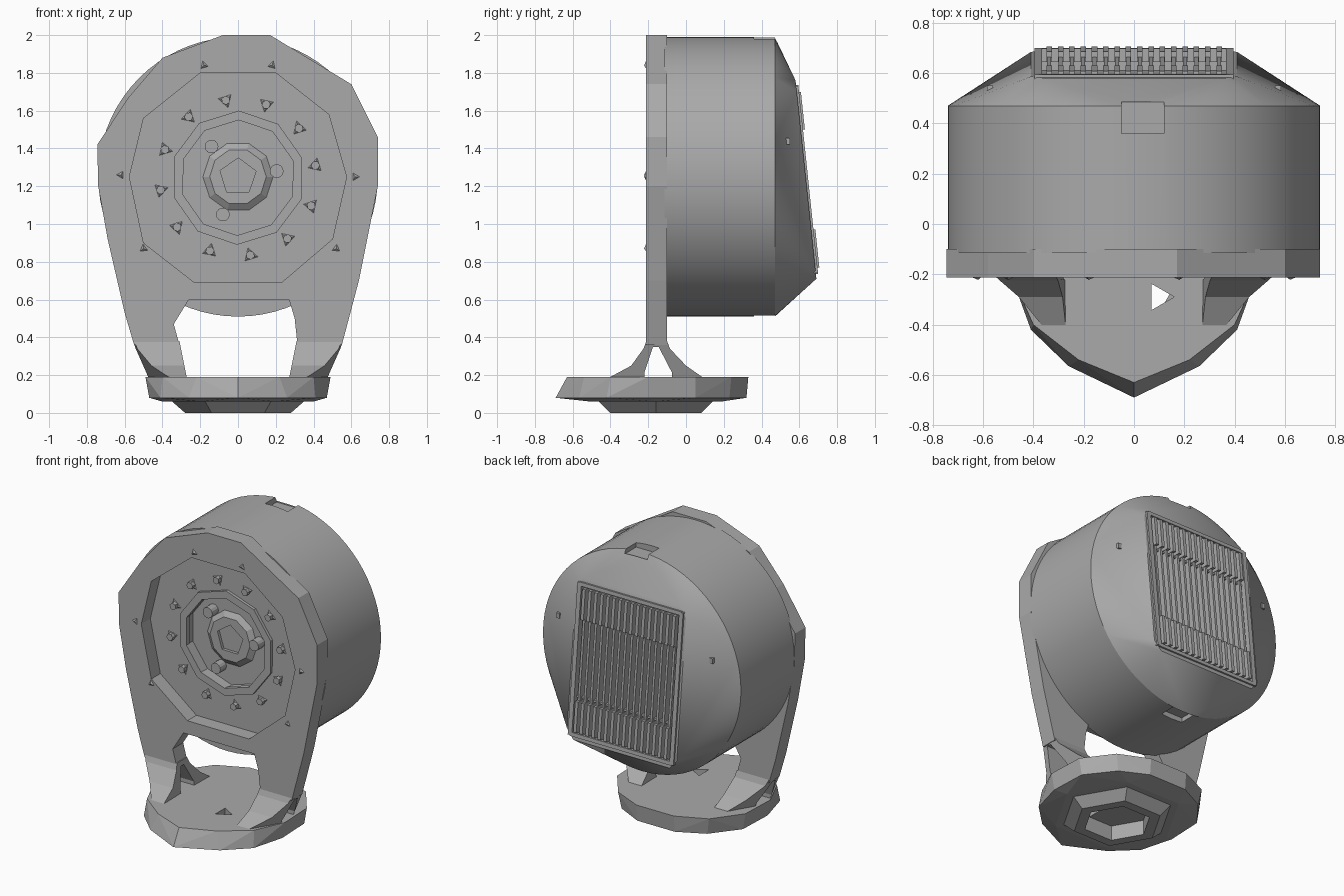
import bpy, bmesh, math
from mathutils import Matrix, Vector

cube = bpy.data.objects.get("Cube")
if cube:
    bpy.data.objects.remove(cube)

grey = bpy.data.materials.new("plain_grey")
grey.use_nodes = True
grey.diffuse_color = (0.4, 0.4, 0.4, 1)
grey.node_tree.nodes["Principled BSDF"].inputs["Base Color"].default_value = (0.4, 0.4, 0.4, 1)


def finish(name, bm):
    bmesh.ops.recalc_face_normals(bm, faces=bm.faces)
    mesh = bpy.data.meshes.new(name)
    bm.to_mesh(mesh)
    bm.free()
    mesh.materials.append(grey)
    ob = bpy.data.objects.new(name, mesh)
    bpy.context.collection.objects.link(ob)
    return ob


def add_hull(bm, points):
    part = bmesh.new()
    for p in points:
        part.verts.new(p)
    res = bmesh.ops.convex_hull(part, input=part.verts)
    loose = [v for v in part.verts if not v.link_faces]
    bmesh.ops.delete(part, geom=loose, context="VERTS")
    bmesh.ops.dissolve_limit(part, angle_limit=0.01, verts=part.verts, edges=part.edges)
    tmp = bpy.data.meshes.new("tmp")
    part.to_mesh(tmp)
    part.free()
    bm.from_mesh(tmp)
    bpy.data.meshes.remove(tmp)


def hull(name, points):
    bm = bmesh.new()
    add_hull(bm, points)
    return finish(name, bm)


def prism(name, outline, place, a, b):
    """Extrude a 2D outline between a and b; place(u, v, t) gives the 3D point."""
    bm = bmesh.new()
    ends = [[bm.verts.new(place(u, v, t)) for u, v in outline] for t in (a, b)]
    for ring in ends:
        bm.faces.new(ring)
    n = len(outline)
    for i in range(n):
        j = (i + 1) % n
        bm.faces.new((ends[0][i], ends[0][j], ends[1][j], ends[1][i]))
    return finish(name, bm)


def ngon(n, r, cx=0, cy=0, turn=0.0):
    return [(cx + r * math.cos(turn + math.tau * i / n),
             cy + r * math.sin(turn + math.tau * i / n)) for i in range(n)]


def upright(u, v, t):
    return (u, t, v)


def flat(u, v, t):
    return (u, v, t)


def box(x, y, z):
    return [(i, j, k) for i in x for j in y for k in z]


def cut(ob, *cutters):
    bpy.context.view_layer.objects.active = ob
    for c in cutters:
        m = ob.modifiers.new("cut", "BOOLEAN")
        m.operation, m.object, m.solver = "DIFFERENCE", c, "EXACT"
        bpy.ops.object.modifier_apply(modifier=m.name)
        bpy.data.objects.remove(c)


def smooth(ob):
    bpy.ops.object.select_all(action="DESELECT")
    ob.select_set(True)
    bpy.context.view_layer.objects.active = ob
    bpy.ops.object.shade_smooth_by_angle(angle=math.radians(25))


MID, R = 1.25, 0.74


# Point on the tilted rear face, raised by d
def rear(x, z, d=0):
    return (x, 0.58 + (1.76 - z) * 0.105 + d, z)


def rear_slab(x, z, d):
    return [rear(i, k, j) for i in x for j in d for k in z]


# Drum body with a round recess in front and a latch slot above and below
drum = prism("drum_body", ngon(72, R, 0, MID), upright, -0.115, 0.47)
cut(drum,
    prism("cutter", ngon(10, 0.31, 0, 1.245, 0.3), upright, -0.2, -0.06),
    hull("cutter", box((-0.05, 0.12), (0.36, 0.48), (1.95, 2.1))),
    hull("cutter", box((-0.08, 0.08), (0.36, 0.48), (0.4, 0.545))))
smooth(drum)

# Rear cap: round rim blending to a tilted rectangle, hollowed for the grille
corners = [rear(sx * x, z) for sx in (-1, 1)
           for x, z in ((0.41, 1.7), (0.36, 1.76), (0.41, 0.77), (0.36, 0.71))]
cap = hull("rear_cap", [(x, 0.47, z) for x, z in ngon(72, R, 0, MID)] + corners)
cut(cap, hull("cutter", rear_slab((-0.365, 0.365), (0.76, 1.71), (-0.05, 0.1))),
    hull("cutter", box((-0.05, 0.12), (0.4, 0.485), (1.95, 2.1))))
smooth(cap)

# Grille frame, fins with taller ends, and cross bars
bm = bmesh.new()
for s in (-1, 1):
    add_hull(bm, rear_slab((s * 0.365, s * 0.395), (0.74, 1.73), (-0.01, 0.012)))
for z in (0.735, 1.71):
    add_hull(bm, rear_slab((-0.38, 0.38), (z, z + 0.025), (-0.01, 0.012)))
finish("grille_frame", bm)

bm = bmesh.new()
for i in range(16):
    x = -0.345 + i * 0.045
    add_hull(bm, rear_slab((x, x + 0.016), (0.76, 1.71), (-0.05, 0.0)))
    for z in (0.77, 1.5):
        add_hull(bm, rear_slab((x - 0.003, x + 0.019), (z, z + 0.2), (-0.03, 0.022)))
for z in (0.98, 1.48):
    add_hull(bm, rear_slab((-0.365, 0.365), (z, z + 0.012), (-0.05, -0.015)))
finish("grille_fins", bm)

# Small pegs on the sloping cap
bm = bmesh.new()
for s in (-1, 1):
    for z in (1.05, 1.42):
        add_hull(bm, box((s * 0.56, s * 0.585), (0.52, 0.55), (z, z + 0.035)))
finish("cap_pegs", bm)

# Front plate: faceted ring and two legs in one outline, with an eight sided opening
outline = [(-0.55, 0.36), (-0.6, 0.53), (-0.69, 0.92), (-0.74, 1.2), (-0.745, 1.42),
           (-0.58, 1.67), (-0.4, 1.88), (-0.08, 2), (0.17, 2), (0.6, 1.74), (0.74, 1.46),
           (0.74, 1.2), (0.64, 0.7), (0.55, 0.36), (0.315, 0.36), (0.3, 0.5), (0.27, 0.6),
           (-0.26, 0.6), (-0.34, 0.47), (-0.31, 0.36)]
plate = prism("front_plate", outline, upright, -0.212, -0.1)
opening = [(-0.23, 0.69), (0.23, 0.69), (0.5, 0.92), (0.575, 1.25), (0.48, 1.58),
           (0.2, 1.8), (-0.2, 1.8), (-0.5, 1.56), (-0.575, 1.25), (-0.5, 0.9)]
cut(plate, prism("cutter", opening, upright, -0.3, 0))

# Wedge clips on the ring
bm = bmesh.new()
for x, z in ((-0.62, 1.26), (0.62, 1.25), (-0.18, 1.84), (0.18, 1.84), (-0.5, 0.87), (0.52, 0.87)):
    tri = ngon(3, 0.04, x, z, math.atan2(z - MID, x))
    add_hull(bm, [(u, -0.205, v) for u, v in tri] + [(x, -0.222, z)])
finish("ring_clips", bm)

# Stepped collar round the central recess
collar = prism("recess_collar", ngon(10, 0.355, 0, 1.245, 0.3), upright, -0.135, -0.1)
cut(collar, prism("cutter", ngon(10, 0.305, 0, 1.245, 0.3), upright, -0.3, 0))

# Ring of screws on small wedge seats
bm = bmesh.new()
for i in range(12):
    a = math.radians(9 + 30 * i)
    x, z = 0.415 * math.cos(a), 1.245 + 0.415 * math.sin(a)
    add_hull(bm, [(u, y, v) for y in (-0.145, -0.1) for u, v in ngon(6, 0.024, x, z, a)])
    seat = ngon(3, 0.055, x, z, a + 1.2)
    add_hull(bm, [(u, -0.11, v) for u, v in seat] + [(x, -0.13, z)])
finish("ring_screws", bm)

# Central hub with a five sided socket, and round knobs
hub = hull("hub", [(u, y, v) for y, r in ((-0.05, 0.2), (-0.085, 0.15))
                   for u, v in ngon(10, r, 0, 1.25)])
cut(hub, prism("cutter", ngon(5, 0.1, 0, 1.25, 0.3), upright, -0.2, -0.065))
for name, x, z in (("knob_upper", -0.14, 1.41), ("knob_side", 0.205, 1.28), ("knob_lower", -0.08, 1.05)):
    prism(name, ngon(14, 0.036, x, z), upright, -0.125, -0.05)

# Splayed feet at the bottom of each leg, with a triangular gap
feet = [(-0.21, 0.38), (-0.225, 0.34), (-0.29, 0.25), (-0.42, 0.18), (-0.22, 0.16), (-0.22, 0.215),
        (-0.175, 0.35), (-0.145, 0.35), (-0.075, 0.215), (-0.075, 0.16), (0.1, 0.18),
        (0.0, 0.25), (-0.085, 0.34), (-0.1, 0.38)]
for name, s in (("left_foot", 1), ("right_foot", -1)):
    def foot(y, z, t):
        outer = 0.55 - 0.6 * max(0, abs(y + 0.155) - 0.055) - 0.4 * max(0, 0.36 - z)
        return (s * (outer if t else 0.27 + 0.2 * max(0, z - 0.18)), y, z)
    prism(name, feet, foot, 0, 1)

# Base plate on a six sided stand, hollow beneath
half = [(0, -0.63), (0.22, -0.54), (0.4, -0.4), (0.49, -0.2), (0.48, 0.05), (0.34, 0.24), (0.14, 0.33)]
bottom = [(0, -0.69), (0.26, -0.565), (0.41, -0.42), (0.47, -0.2), (0.46, 0.05), (0.32, 0.23), (0.14, 0.32)]
base = hull("base_plate", [(s * x, y, z) for ring, z in ((half, 0.19), (bottom, 0.08))
                           for x, y in ring for s in (-1, 1)]
            + [(x, y, 0.06) for x, y in ngon(6, 0.4, 0, -0.16)])
stand = hull("base_stand", [(x, y, z) for r, z in ((0.36, 0.07), (0.28, 0.0))
                            for x, y in ngon(6, r, 0, -0.16)])
for part in (base, stand):
    cut(part, prism("cutter", ngon(6, 0.21, 0, -0.16), flat, -0.1, 0.1))
cut(base, prism("cutter", ngon(3, 0.06, 0.1, -0.29), flat, 0, 0.3))
